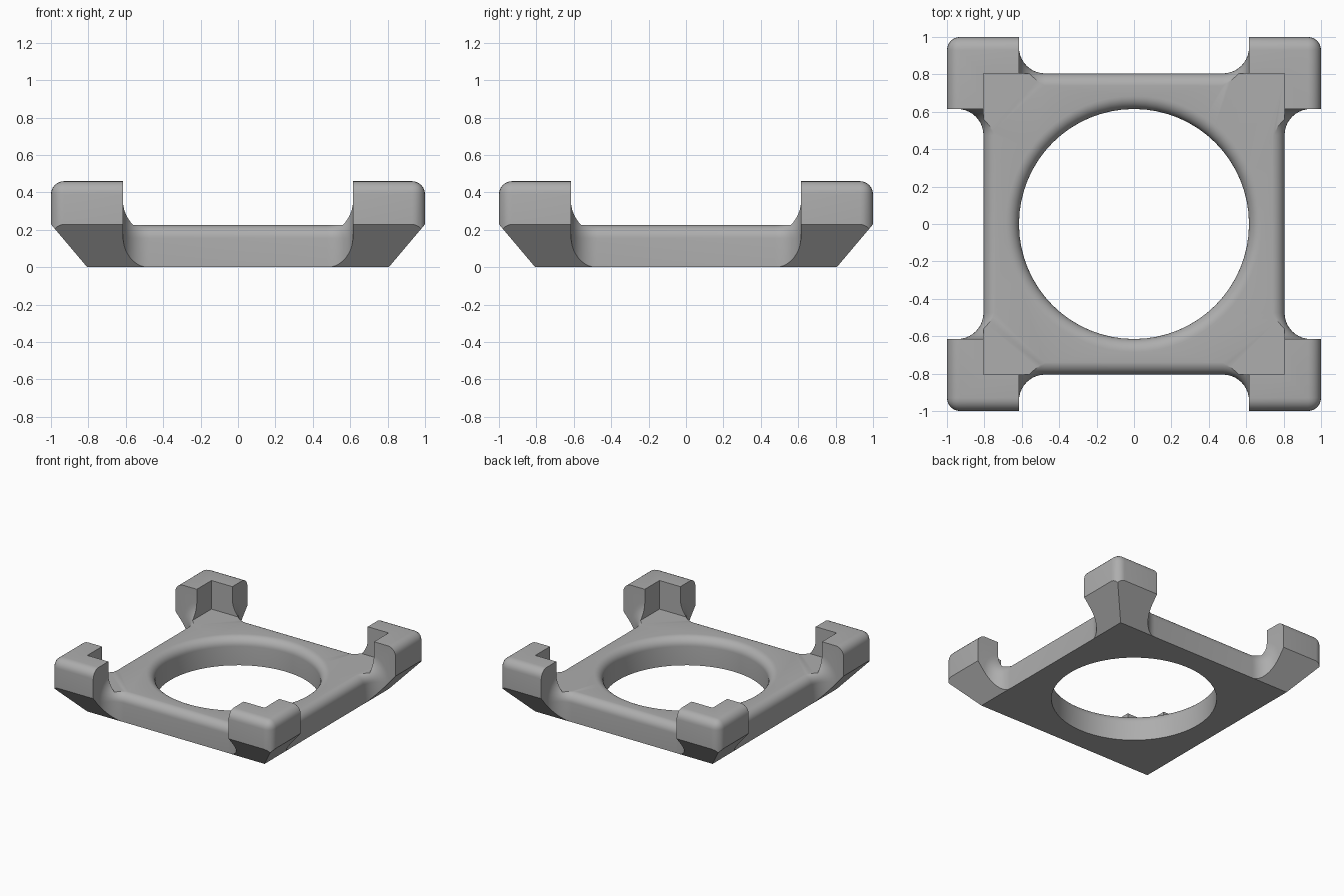
import bpy, bmesh, math
from mathutils import Matrix

if "Cube" in bpy.data.objects:
    bpy.data.objects.remove(bpy.data.objects["Cube"], do_unlink=True)

SIDE, TOP, ROUND = 0.805, 0.225, 0.07   # plate half width, height, edge radius
WALL, BLEND = 0.615, 0.14               # corner block inner side, fillet radius
HIGH, LOW, STEPS = 0.46, -0.1, 10

grey = bpy.data.materials.new("grey plastic")
grey.use_nodes = True
grey.diffuse_color = (0.42, 0.42, 0.42, 1)
grey.node_tree.nodes["Principled BSDF"].inputs["Base Color"].default_value = grey.diffuse_color


def finish(bm, name, turn=0):
    bmesh.ops.rotate(bm, verts=bm.verts, matrix=Matrix.Rotation(turn * math.pi / 2, 3, "Z"))
    bmesh.ops.recalc_face_normals(bm, faces=bm.faces)
    mesh = bpy.data.meshes.new(name)
    bm.to_mesh(mesh)
    bm.free()
    mesh.materials.append(grey)
    obj = bpy.data.objects.new(name, mesh)
    bpy.context.collection.objects.link(obj)
    return obj


def loft(rings, name, turn=0, closed=False):
    """Bridge equal rings of points into a solid."""
    bm = bmesh.new()
    loops = [[bm.verts.new(p) for p in ring] for ring in rings]
    for a, b in zip(loops, loops[1:]):
        for i in range(len(a)):
            j = (i + 1) % len(a)
            bm.faces.new((a[i], a[j], b[j], b[i]))
    bm.faces.new(loops[0])
    bm.faces.new(loops[-1])
    return finish(bm, name, turn)


def square(half, z):
    return [(-half, -half, z), (half, -half, z), (half, half, z), (-half, half, z)]


def side_ring(x, grow):
    """Rail section with a rounded upper edge, grown outwards by the fillet."""
    pts = [(x, 0.3, LOW), (x, SIDE + grow, LOW)]
    for i in range(9):
        a = i / 8 * math.pi / 2
        r = ROUND + grow
        pts.append((x, SIDE - ROUND + r * math.cos(a), TOP + 0.0005 - ROUND + r * math.sin(a)))
    return pts + [(x, 0.3, TOP + 0.0005 + grow)]


def rail(turn):
    # Half of the path: straight middle, then a fillet sweeping up to the block
    half = []
    for i in range(STEPS + 1):
        a = i / STEPS * math.pi / 2
        half.append((WALL - BLEND + BLEND * math.sin(a), BLEND * (1 - math.cos(a))))
    half.append((WALL + 0.085, BLEND))
    path = [(-x, g) for x, g in reversed(half)] + half
    return loft([side_ring(x, g) for x, g in path], "side_rail", turn)


def corner(turn):
    # Block with its outward edges rounded
    bm = bmesh.new()
    bmesh.ops.create_cube(bm, size=1)
    for v in bm.verts:
        v.co.x = 1 if v.co.x > 0 else WALL
        v.co.y = 1 if v.co.y > 0 else WALL
        v.co.z = HIGH if v.co.z > 0 else LOW
    outer = [e for e in bm.edges
             if sum(all(abs(v.co[k] - lim) < 1e-4 for v in e.verts)
                    for k, lim in enumerate((1, 1, HIGH))) == 2]
    bmesh.ops.bevel(bm, geom=outer, offset=ROUND, segments=6, profile=0.5, affect="EDGES")
    return finish(bm, "corner_block", turn)


def combine(body, other, operation):
    mod = body.modifiers.new(operation, "BOOLEAN")
    mod.operation, mod.solver, mod.object = operation, "EXACT", other
    bpy.context.view_layer.objects.active = body
    bpy.ops.object.modifier_apply(modifier=mod.name)
    bpy.data.objects.remove(other, do_unlink=True)


# Rails and corner blocks joined into one body
body = rail(0)
body.name = "corner_bracket_frame"
for turn in (1, 2, 3):
    combine(body, rail(turn), "UNION")
for turn in range(4):
    combine(body, corner(turn), "UNION")

# Square seat between the corner blocks
combine(body, loft([square(SIDE, TOP), square(SIDE, 0.8)], "seat_cutter"), "DIFFERENCE")

# Sloping undersides of the corners
slope = 0.846
combine(body, loft([square(SIDE + 0.001 + slope * z, z) for z in (0, 0.7)], "underside_taper"),
        "INTERSECT")

# Round opening with a softened upper rim
profile = [(WALL, -0.2)]
for i in range(9):
    a = i / 8 * math.pi / 2
    profile.append((WALL + ROUND * (1 - math.cos(a)), TOP - ROUND + ROUND * math.sin(a)))
profile.append((WALL + ROUND, 0.6))
rings = [[(r * math.cos(k * math.tau / 64), r * math.sin(k * math.tau / 64), z)
          for k in range(64)] for r, z in profile]
combine(body, loft(rings, "opening_cutter"), "DIFFERENCE")

# Smooth rounds, crisp edges
bpy.ops.object.select_all(action="DESELECT")
body.select_set(True)
bpy.context.view_layer.objects.active = body
bpy.ops.object.shade_smooth_by_angle(angle=math.radians(30))
